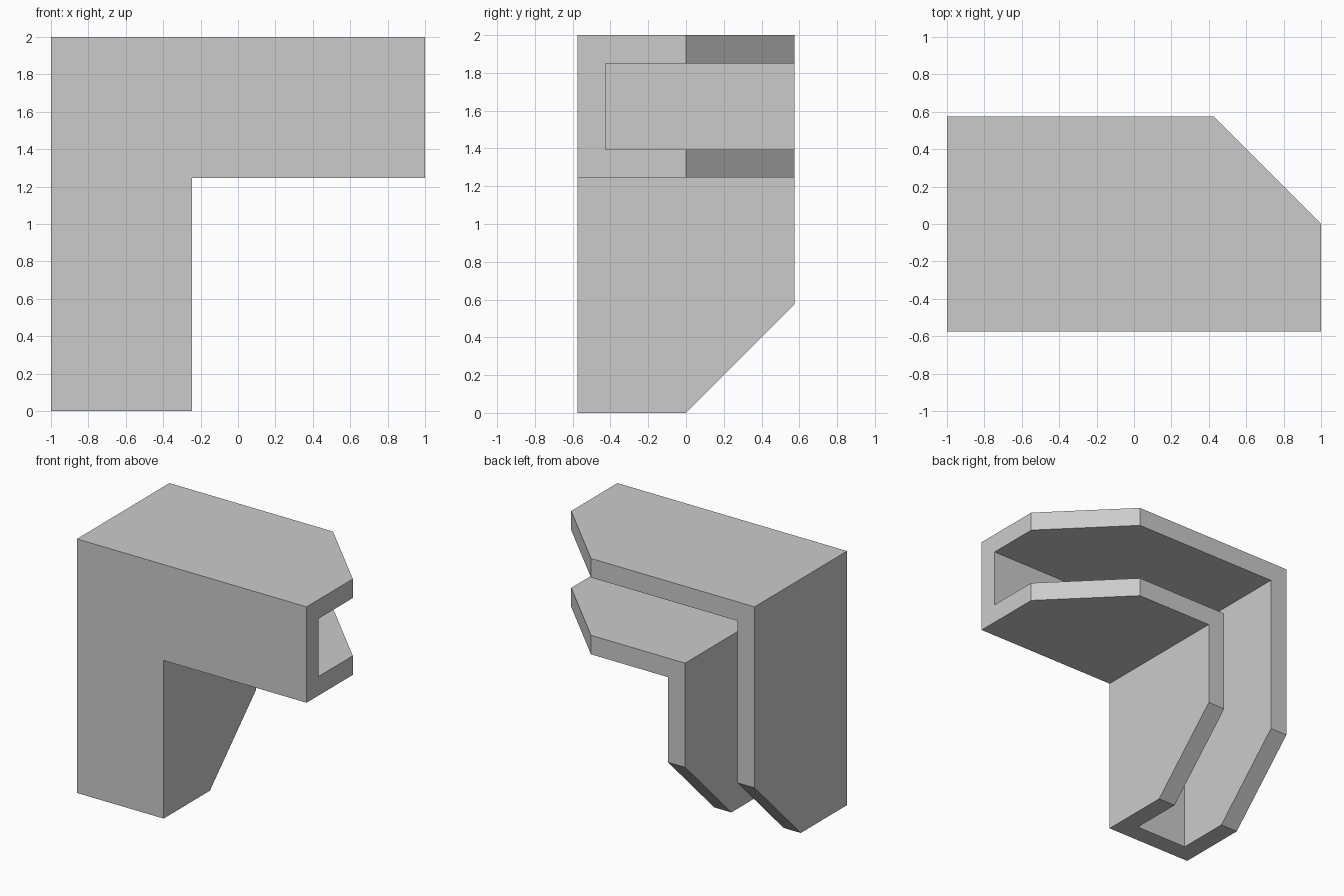
import bpy
import bmesh
import math

cube = bpy.data.objects.get("Cube")
if cube:
    bpy.data.objects.remove(cube, do_unlink=True)

HALF_DEPTH = 0.575   # channel depth in y, halved
WIDTH = 0.755        # width of each arm
WALL = 0.15          # wall thickness
TOP = 2.0


def make_material(name, colour):
    mat = bpy.data.materials.new(name)
    mat.use_nodes = True
    mat.diffuse_color = colour
    mat.node_tree.nodes["Principled BSDF"].inputs["Base Color"].default_value = colour
    return mat


# C-shaped section: (distance from the outer edge, y), open to the back
floor = WALL - HALF_DEPTH
section = [(0, -HALF_DEPTH), (0, 0), (0, HALF_DEPTH),
           (WALL, HALF_DEPTH), (WALL, 0), (WALL, floor),
           (WIDTH - WALL, floor), (WIDTH - WALL, 0), (WIDTH - WALL, HALF_DEPTH),
           (WIDTH, HALF_DEPTH), (WIDTH, 0), (WIDTH, -HALF_DEPTH)]

# Sweep the section from the side end, round the mitred corner, to the foot;
# both ends slope back at 45 degrees behind the middle plane
bm = bmesh.new()
side_end = [bm.verts.new((1 - max(0, y), y, TOP - d)) for d, y in section]
corner = [bm.verts.new((-1 + d, y, TOP - d)) for d, y in section]
foot_end = [bm.verts.new((-1 + d, y, max(0, y))) for d, y in section]

count = len(section)
for a, b in ((side_end, corner), (corner, foot_end)):
    for i in range(count):
        j = (i + 1) % count
        bm.faces.new((a[i], a[j], b[j], b[i]))

# End caps: a flat C part and two sloped flange tips each
for ring in (side_end, foot_end):
    bm.faces.new([ring[i] for i in (0, 1, 4, 5, 6, 7, 10, 11)])
    bm.faces.new(ring[1:5])
    bm.faces.new(ring[7:11])

# Merge coplanar faces into clean flat panels
bmesh.ops.recalc_face_normals(bm, faces=bm.faces[:])
bmesh.ops.dissolve_limit(bm, angle_limit=math.radians(1),
                         verts=bm.verts[:], edges=bm.edges[:])

mesh = bpy.data.meshes.new("corner_channel")
bm.to_mesh(mesh)
bm.free()
mesh.materials.append(make_material("light_grey", (0.6, 0.6, 0.6, 1)))
channel = bpy.data.objects.new("corner_channel", mesh)
bpy.context.scene.collection.objects.link(channel)
